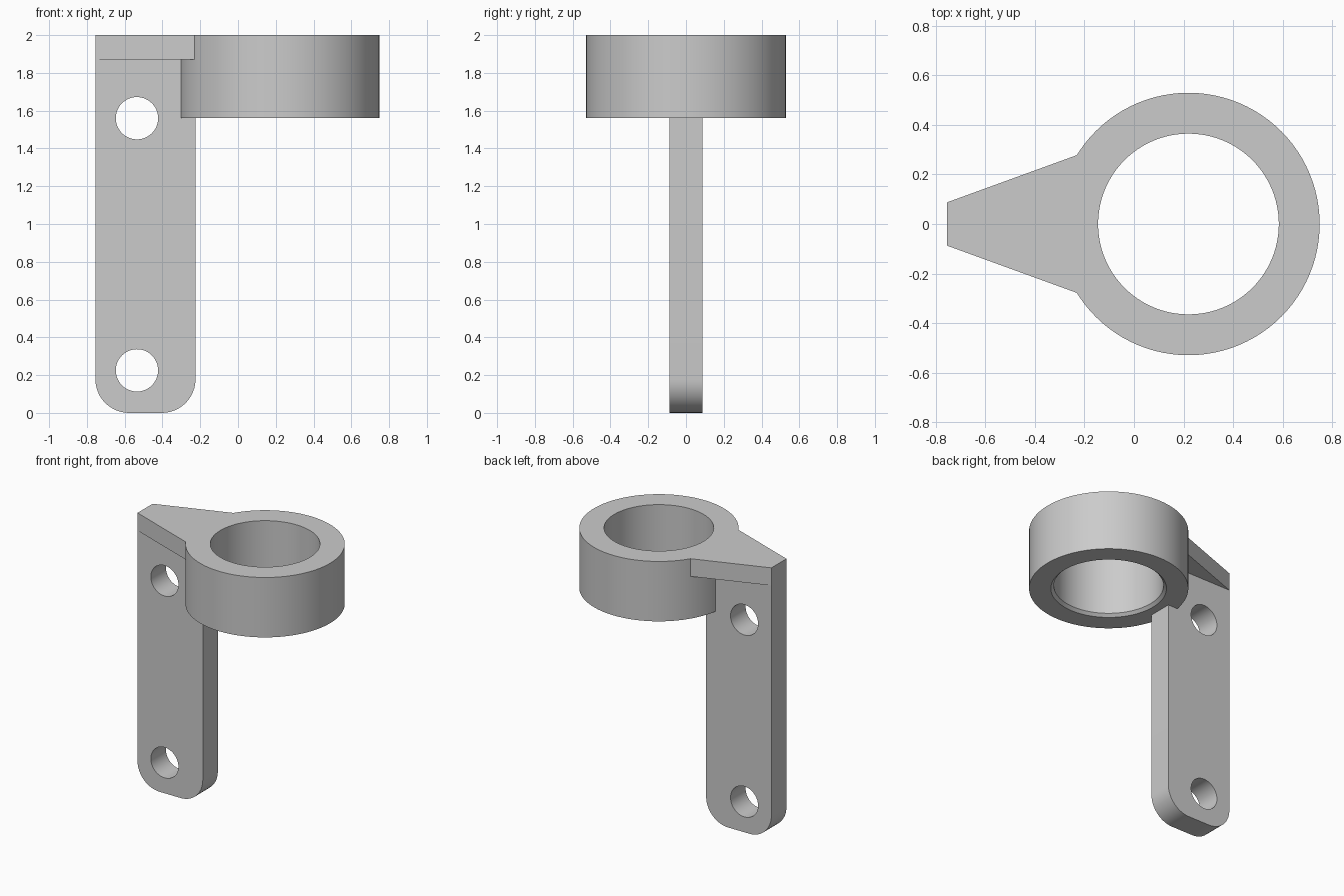
import bpy, bmesh, math

if "Cube" in bpy.data.objects:
    bpy.data.objects.remove(bpy.data.objects["Cube"], do_unlink=True)

grey = bpy.data.materials.new("plain grey")
grey.use_nodes = True
colour = (0.6, 0.6, 0.6, 1)
grey.diffuse_color = colour
grey.node_tree.nodes["Principled BSDF"].inputs["Base Color"].default_value = colour

RING_X, OUTER, INNER = 0.22, 0.53, 0.365
RING_BOTTOM, TOP = 1.56, 2.0
HALF = 0.0875
LEFT, RIGHT = -0.755, -0.225


def make_object(name, bm):
    bmesh.ops.recalc_face_normals(bm, faces=bm.faces)
    mesh = bpy.data.meshes.new(name)
    bm.to_mesh(mesh)
    bm.free()
    mesh.materials.append(grey)
    obj = bpy.data.objects.new(name, mesh)
    bpy.context.collection.objects.link(obj)
    return obj


def prism(name, points, offset):
    """Extrude a flat outline along an offset vector."""
    bm = bmesh.new()
    face = bm.faces.new([bm.verts.new(p) for p in points])
    result = bmesh.ops.extrude_face_region(bm, geom=[face], use_keep_orig=True)
    verts = [v for v in result["geom"] if isinstance(v, bmesh.types.BMVert)]
    bmesh.ops.translate(bm, verts=verts, vec=offset)
    return make_object(name, bm)


def arc(cx, cz, r, start, end, steps):
    angles = [math.radians(start + (end - start) * i / steps) for i in range(steps + 1)]
    return [(cx + r * math.cos(a), cz + r * math.sin(a)) for a in angles]


def boolean(target, other, operation):
    mod = target.modifiers.new(operation.lower(), 'BOOLEAN')
    mod.object, mod.operation, mod.solver = other, operation, 'EXACT'
    bpy.context.view_layer.objects.active = target
    bpy.ops.object.modifier_apply(modifier=mod.name)
    bpy.data.objects.remove(other, do_unlink=True)


# Upright plate with rounded lower corners
r = 0.178
outline = [(RIGHT, TOP), (LEFT, TOP)]
outline += arc(LEFT + r, r, r, 180, 270, 12) + arc(RIGHT - r, r, r, 270, 360, 12)
bracket = prism("ring_bracket", [(x, -HALF, z) for x, z in outline], (0, 2 * HALF, 0))

# Screw holes through the plate
for z in (0.225, 1.56):
    circle = arc(-0.535, z, 0.112, 0, 360, 48)[:-1]
    cutter = prism("hole_cutter", [(x, -0.5, y) for x, y in circle], (0, 1, 0))
    cutter.hide_render = True
    boolean(bracket, cutter, 'DIFFERENCE')

# Flared web joining plate and ring
web = [(LEFT, -HALF), (-0.22, -0.282), (-0.2, -0.25),
       (-0.2, 0.25), (-0.22, 0.282), (LEFT, HALF)]
boolean(bracket, prism("web", [(x, y, 1.87) for x, y in web], (0, 0, TOP - 1.87)), 'UNION')

# Ring, its bore chamfered at the lower edge
chamfer = 0.02
profile = [(OUTER, RING_BOTTOM), (OUTER, TOP), (INNER, TOP),
           (INNER, RING_BOTTOM + chamfer), (INNER + chamfer, RING_BOTTOM)]
SEGMENTS = 96
bm = bmesh.new()
loops = []
for radius, z in profile:
    loops.append([bm.verts.new((x, y, z)) for x, y in
                  arc(RING_X, 0, radius, 0, 360, SEGMENTS)[:-1]])
for a, b in zip(loops, loops[1:] + loops[:1]):
    for i in range(SEGMENTS):
        j = (i + 1) % SEGMENTS
        bm.faces.new((a[i], a[j], b[j], b[i]))
boolean(bracket, make_object("ring", bm), 'UNION')

# Smooth the curved walls, keep the edges sharp
bpy.ops.object.select_all(action='DESELECT')
bracket.select_set(True)
bpy.context.view_layer.objects.active = bracket
bpy.ops.object.shade_smooth_by_angle(angle=math.radians(20))
